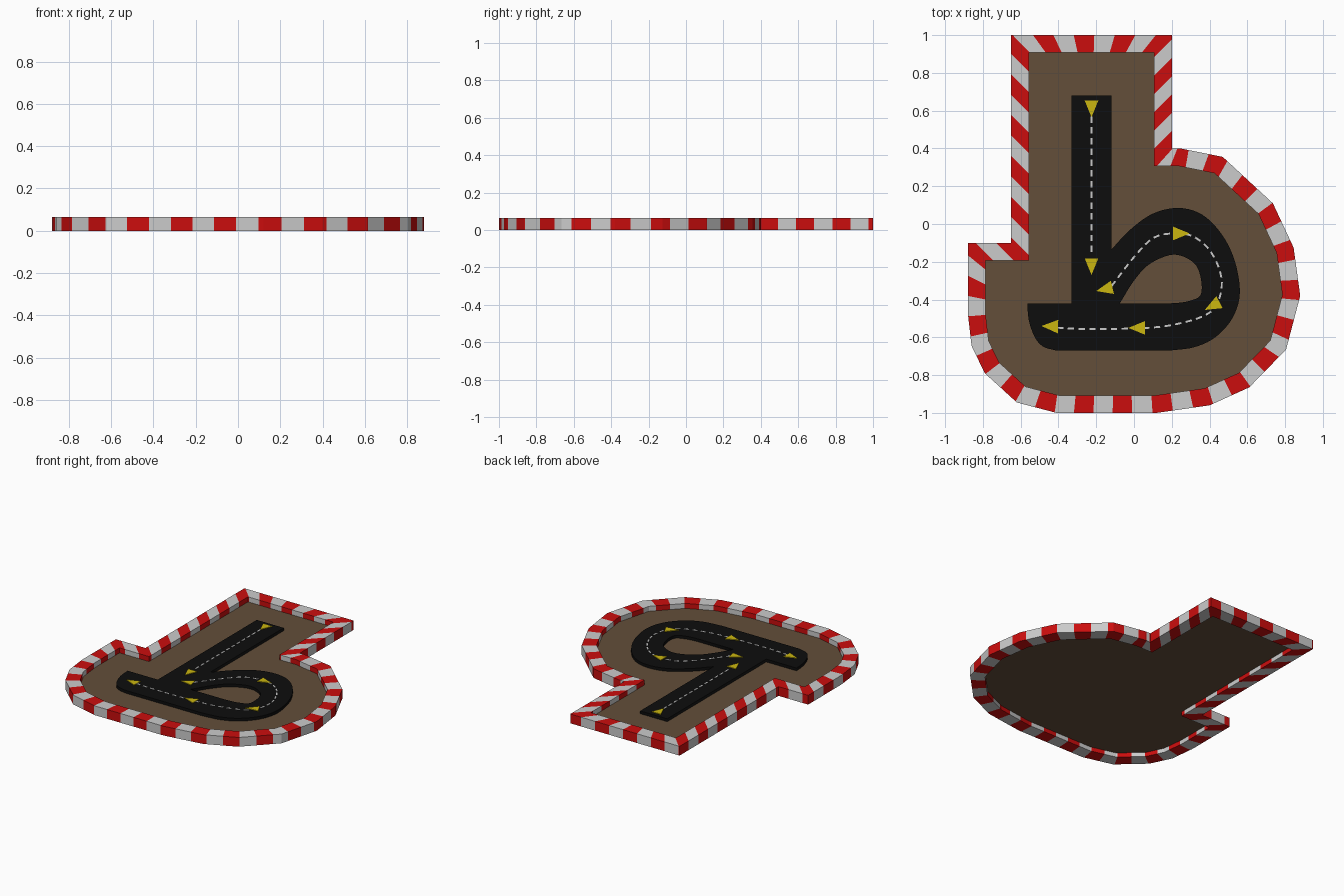
import bpy, bmesh, math
from mathutils import Vector

if "Cube" in bpy.data.objects:
    bpy.data.objects.remove(bpy.data.objects["Cube"])

BORDER_H, BORDER_W = 0.065, 0.093
GROUND_Z, ROAD_Z = 0.03, 0.05


def material(name, rgb):
    m = bpy.data.materials.new(name)
    m.diffuse_color = (*rgb, 1)
    m.use_nodes = True
    m.node_tree.nodes["Principled BSDF"].inputs["Base Color"].default_value = m.diffuse_color
    return m


RED = material("red", (0.6, 0.004, 0.004))
WHITE = material("white", (0.6, 0.6, 0.6))
BROWN = material("earth brown", (0.125, 0.077, 0.042))
BLACK = material("asphalt black", (0.004, 0.004, 0.004))
YELLOW = material("yellow", (0.6, 0.47, 0.005))


def mesh_object(name, bm, mats):
    me = bpy.data.meshes.new(name)
    bm.to_mesh(me)
    bm.free()
    for m in mats:
        me.materials.append(m)
    ob = bpy.data.objects.new(name, me)
    bpy.context.collection.objects.link(ob)
    return ob


def smooth(pts, n=5):
    """Rounded polyline through the points (Catmull-Rom)."""
    p = [Vector(q) for q in pts]
    p = [2 * p[0] - p[1]] + p + [2 * p[-1] - p[-2]]
    out = []
    for a, b, c, d in zip(p, p[1:], p[2:], p[3:]):
        for i in range(n):
            t = i / n
            out.append(0.5 * (2 * b + (c - a) * t + (2 * a - 5 * b + 4 * c - d) * t * t
                              + (3 * b - a - 3 * c + d) * t ** 3))
    return out + [p[-2]]


# Outer outline of the kerb, clockwise from the upper right corner
outer = [Vector(p) for p in [
    (.2, 1), (.2, .4), (.245, .4), (.47, .355), (.735, .11), (.845, -.125),
    (.88, -.38), (.805, -.665), (.61, -.865), (.4, -.96), (.12, -1), (-.41, -1),
    (-.62, -.945), (-.79, -.79), (-.86, -.645), (-.88, -.47), (-.88, -.1),
    (-.65, -.1), (-.65, 1)]]
N = len(outer)


def inward(a, b):
    d = (b - a).normalized()
    return Vector((d.y, -d.x))


# Mitred inset outline
inner = []
for i, p in enumerate(outer):
    n1, n2 = inward(outer[i - 1], p), inward(p, outer[(i + 1) % N])
    inner.append(p + (n1 + n2) * BORDER_W / (1 + n1.dot(n2)))

# Stripe boundaries: (distance along outline, stripe number), even stripes white
starts = [0]
for i in range(N):
    starts.append(starts[-1] + (outer[(i + 1) % N] - outer[i]).length)
total = starts[-1]
anchors = [(0.024, 0), (0.605, 6), (0.63, 7), (0.69, 8), (2.97, 29), (3.38, 33),
           (6.185, 59), (total + 0.024, 64)]
cuts = []
for (s0, k0), (s1, k1) in zip(anchors, anchors[1:]):
    cuts += [s0 + (s1 - s0) * j / (k1 - k0) for j in range(k1 - k0)]
stations = sorted({round(s, 5) for s in cuts + starts[:-1]})
stations = [s for i, s in enumerate(stations) if i == 0 or s - stations[i - 1] > 1e-4]

# Striped kerb: box section swept round the outline
bm = bmesh.new()
rings = []
for s in stations:
    i = max(k for k in range(N) if starts[k] <= s + 1e-4)
    t = max(0, (s - starts[i]) / (starts[i + 1] - starts[i]))
    o = outer[i].lerp(outer[(i + 1) % N], t)
    q = inner[i].lerp(inner[(i + 1) % N], t)
    rings.append([bm.verts.new((*v, z)) for v, z in
                  ((o, 0), (o, BORDER_H), (q, BORDER_H), (q, 0))])
for i, r in enumerate(rings):
    nxt = rings[(i + 1) % len(rings)]
    end = stations[i + 1] if i + 1 < len(stations) else total
    mid = (stations[i] + end) / 2
    stripe = sum(c <= mid for c in cuts) - 1
    for j in range(4):
        k = (j + 1) % 4
        f = bm.faces.new((r[j], r[k], nxt[k], nxt[j]))
        f.material_index = stripe % 2
bmesh.ops.recalc_face_normals(bm, faces=bm.faces)
mesh_object("striped_kerb", bm, [WHITE, RED])

# Earth sheet inside the kerb
bm = bmesh.new()
bm.faces.new([bm.verts.new((*p, GROUND_Z)) for p in reversed(inner)])
mesh_object("ground", bm, [BROWN])

# Raised road with a loop hole
road_out = [Vector(p) for p in [(-.12, .68), (-.33, .68), (-.33, -.42)]]
road_out += smooth([(-.565, -.42), (-.557, -.51), (-.525, -.6), (-.48, -.65), (-.41, -.67)], 3)
road_out += smooth([(.19, -.67), (.32, -.652), (.43, -.6), (.52, -.5), (.56, -.37), (.535, -.2),
                    (.465, -.055), (.36, .05), (.235, .085), (.1, .055), (-.02, -.03), (-.12, -.135)])
road_hole = smooth([(-.075, -.42), (.19, -.42), (.3, -.405), (.355, -.37), (.35, -.27), (.31, -.2),
                    (.21, -.162), (.085, -.21), (0, -.3), (-.075, -.42)])[5:-1]
road_hole = [Vector((-.075, -.42))] + road_hole
cu = bpy.data.curves.new("road", 'CURVE')
cu.dimensions = '2D'
cu.fill_mode = 'BOTH'
cu.extrude = (ROAD_Z - GROUND_Z) / 2
for pts in (road_out, road_hole):
    sp = cu.splines.new('POLY')
    sp.points.add(len(pts) - 1)
    for sp_pt, p in zip(sp.points, pts):
        sp_pt.co = (p.x, p.y, 0, 1)
    sp.use_cyclic_u = True
cu.materials.append(BLACK)
road = bpy.data.objects.new("road", cu)
road.location.z = (ROAD_Z + GROUND_Z) / 2 + 0.0005
bpy.context.collection.objects.link(road)
bpy.context.view_layer.objects.active = road
road.select_set(True)
bpy.ops.object.convert(target='MESH')


def plate(bm, pts, z0, z1):
    """Thin prism from a counter-clockwise polygon."""
    lo = [bm.verts.new((p.x, p.y, z0)) for p in pts]
    hi = [bm.verts.new((p.x, p.y, z1)) for p in pts]
    bm.faces.new(hi)
    bm.faces.new(lo[::-1])
    for i in range(len(pts)):
        k = (i + 1) % len(pts)
        bm.faces.new((lo[i], lo[k], hi[k], hi[i]))


# Dashed centre lines
loop_path = smooth([(-.12, -.33), (0, -.175), (.1, -.075), (.2, -.05), (.3, -.06), (.385, -.12),
                    (.445, -.22), (.465, -.33), (.43, -.44), (.35, -.495), (.2, -.535), (.07, -.55),
                    (-.1, -.555), (-.3, -.555), (-.52, -.54)], 8)
straight_path = [Vector((-.225, .57)), Vector((-.225, -.2))]


def at(path, s):
    for a, b in zip(path, path[1:]):
        d = (b - a).length
        if s <= d:
            return a.lerp(b, s / d)
        s -= d
    return path[-1]


bm = bmesh.new()
for path in (straight_path, loop_path):
    length = sum((b - a).length for a, b in zip(path, path[1:]))
    s = 0
    while s + 0.034 < length:
        a, b = at(path, s), at(path, s + 0.034)
        n = inward(a, b) * 0.005
        plate(bm, [a + n, b + n, b - n, a - n][::-1], ROAD_Z, ROAD_Z + 0.003)
        s += 0.057
bmesh.ops.recalc_face_normals(bm, faces=bm.faces)
mesh_object("centre_dashes", bm, [WHITE])

# Direction arrows: (tip x, tip y, heading in degrees)
bm = bmesh.new()
for x, y, deg in [(-.225, .565, -90), (-.225, -.27, -90), (-.2, -.355, 193), (.295, -.05, 0),
                  (.375, -.455, 208), (-.03, -.55, 180), (-.49, -.54, 178)]:
    tip = Vector((x, y))
    d = Vector((math.cos(math.radians(deg)), math.sin(math.radians(deg))))
    n = Vector((-d.y, d.x)) * 0.036
    base = tip - d * 0.088
    plate(bm, [tip, base + n, base - n], ROAD_Z, ROAD_Z + 0.005)
mesh_object("direction_arrows", bm, [YELLOW])
